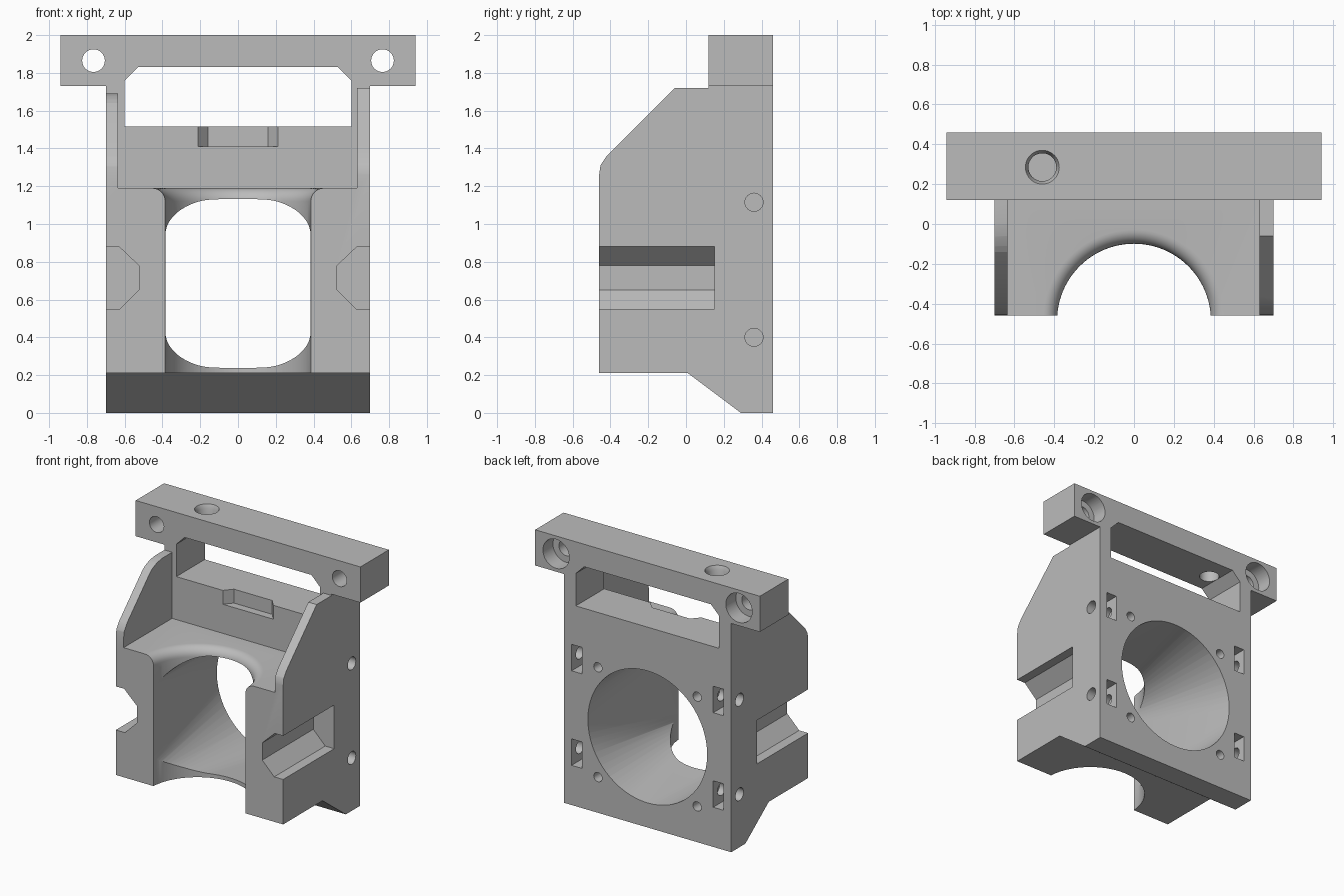
import bpy, bmesh
from math import sin, cos, pi

default = bpy.data.objects.get("Cube")
if default:
    bpy.data.objects.remove(default, do_unlink=True)

grey = bpy.data.materials.new("plain grey")
grey.use_nodes = True
colour = (0.5, 0.5, 0.5, 1)
grey.diffuse_color = colour
grey.node_tree.nodes["Principled BSDF"].inputs["Base Color"].default_value = colour


def loft(name, rings):
    """Closed solid through rings with equal point counts."""
    bm = bmesh.new()
    rows = [[bm.verts.new(p) for p in ring] for ring in rings]
    n = len(rows[0])
    for a, b in zip(rows, rows[1:]):
        for i in range(n):
            j = (i + 1) % n
            bm.faces.new((a[i], a[j], b[j], b[i]))
    bm.faces.new(rows[0])
    bm.faces.new(rows[-1])
    bmesh.ops.remove_doubles(bm, verts=bm.verts, dist=0.0001)
    bmesh.ops.triangulate(bm, faces=[f for f in bm.faces if len(f.verts) == 4])
    bmesh.ops.recalc_face_normals(bm, faces=bm.faces)
    mesh = bpy.data.meshes.new(name)
    bm.to_mesh(mesh)
    bm.free()
    ob = bpy.data.objects.new(name, mesh)
    bpy.context.collection.objects.link(ob)
    return ob


def place(axis, u, v, w):
    return {"x": (w, u, v), "y": (u, w, v), "z": (u, v, w)}[axis]


def prism(name, axis, outline, start, end):
    return loft(name, [[place(axis, u, v, w) for u, v in outline] for w in (start, end)])


def circle(u, v, r, n=40):
    return [(u + r * cos(2 * pi * i / n), v + r * sin(2 * pi * i / n)) for i in range(n)]


def rect(u0, v0, u1, v1):
    return [(u0, v0), (u1, v0), (u1, v1), (u0, v1)]


# Side profile, extruded over the full width of the top bar
side = [(0.46, 0), (0.29, 0), (0.01, 0.21), (-0.46, 0.21), (-0.46, 1.26), (-0.453, 1.31),
        (-0.42, 1.36), (-0.06, 1.72), (0.12, 1.72), (0.12, 2), (0.46, 2)]
body = prism("mount_body", "x", side, -0.94, 0.94)


def cut(axis, outline, start, end):
    carve(prism("cutter", axis, outline, start, end))


def carve(cutter):
    mod = body.modifiers.new("cut", "BOOLEAN")
    mod.object, mod.operation, mod.solver = cutter, "DIFFERENCE", "EXACT"
    bpy.context.view_layer.update()
    graph = bpy.context.evaluated_depsgraph_get()
    mesh = bpy.data.meshes.new_from_object(body.evaluated_get(graph))
    body.modifiers.clear()
    body.data = mesh
    bpy.data.objects.remove(cutter, do_unlink=True)


# Narrow the body below the bar, leaving the two ears
for s in (-1, 1):
    cut("y", rect(s * 0.7, -1, s * 1.2, 1.73), -1, 1)

# Pocket between the side walls, and lower rounded left-hand wall
cut("y", rect(-0.635, 1.19, 0.63, 1.9), -1, 0.12)
cut("x", [(0.12, 1.69), (0, 1.69), (-0.06, 1.68), (-0.11, 1.66), (-0.14, 1.64),
          (-0.3, 1.9), (0.12, 1.9)], -1, -0.632)

# Window under the bar, with chamfered upper corners
cut("y", [(-0.6, 1.515), (0.6, 1.515), (0.6, 1.76), (0.53, 1.83), (-0.53, 1.83), (-0.6, 1.76)], -1, 1)

# Clip recess in the front of the sill
cut("z", [(-0.22, 0.11), (0.22, 0.11), (0.16, 0.18), (-0.16, 0.18)], 1.41, 1.6)

# Upright round groove, flaring out at its upper rim
rim = [(0.386, 0.1)] + [(0.456 - 0.07 * cos(a * pi / 16), 1.12 + 0.07 * sin(a * pi / 16)) for a in range(9)]
rim.append((0.456, 1.3))
carve(loft("groove", [[(x, y, z) for x, y in circle(0, -0.485, r, 96)] for r, z in rim]))


# Air duct from a round rear opening to a rounded rectangle in front
def rounded(y, half_x, half_z, r, steps=16):
    points = []
    for q, (sx, sz) in enumerate([(1, 1), (-1, 1), (-1, -1), (1, -1)]):
        for i in range(steps + 1):
            a = (q + i / steps) * pi / 2
            points.append((sx * (half_x - r) + r * cos(a), y, 0.685 + sz * (half_z - r) + r * sin(a)))
    return points


carve(loft("duct", [rounded(-0.5, 0.38, 0.41, 0.16), rounded(0.47, 0.5, 0.5, 0.5)]))

for s in (-1, 1):
    # Side rail notches
    cut("y", [(s * x, z) for x, z in [(0.8, 0.88), (0.63, 0.88), (0.525, 0.78), (0.525, 0.65),
                                      (0.625, 0.55), (0.8, 0.55)]], -1, 0.15)
    # Ear bolt holes with rear counterbores
    cut("y", circle(s * 0.765, 1.865, 0.06), -1, 1)
    cut("y", circle(s * 0.765, 1.865, 0.11), 0.34, 1)
    for z in (0.4, 1.115):
        # Nut slots and the side screw holes that meet them
        cut("y", rect(s * 0.55, z - 0.1, s * 0.635, z + 0.1), 0.29, 1)
        cut("x", circle(0.36, z, 0.048, 24), s * 0.5, s * 1)
    for z in (0.27, 1.1):
        # Rear screw holes
        cut("y", circle(s * 0.415, z, 0.035, 24), 0.2, 1)

# Hole through the bar with a softened upper rim
carve(loft("bar_hole", [[(x, y, z) for x, y in circle(-0.46, 0.285, r)]
                        for r, z in [(0.07, 1.7), (0.07, 1.97), (0.085, 2.0), (0.085, 2.1)]]))

body.data.materials.clear()
body.data.materials.append(grey)
bpy.context.view_layer.objects.active = body
body.select_set(True)
bpy.ops.object.shade_smooth_by_angle(angle=pi / 6)
